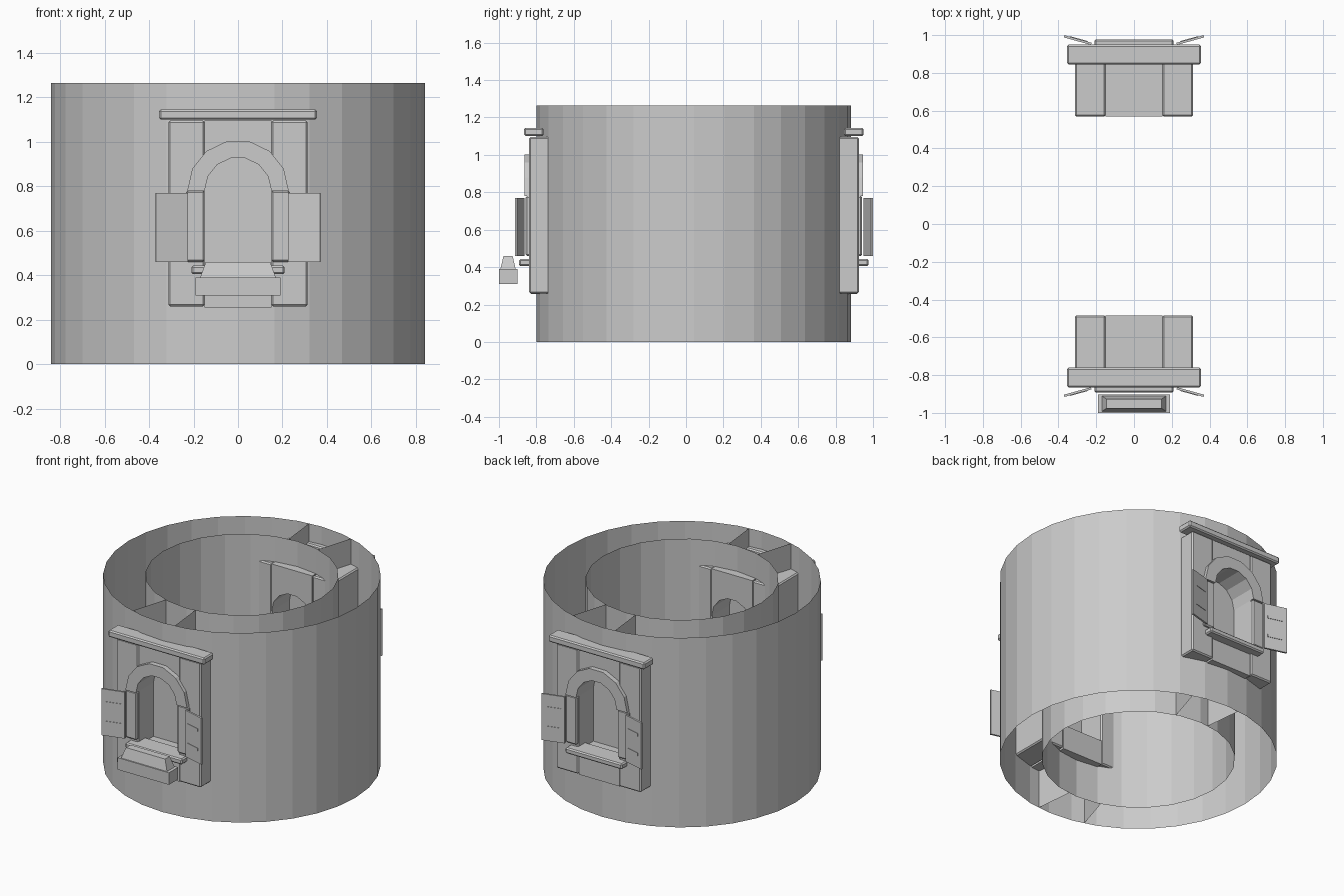
import bpy, bmesh, math
from mathutils import Vector

if "Cube" in bpy.data.objects:
    bpy.data.objects.remove(bpy.data.objects["Cube"])

YC, H = 0.042, 1.265          # tower axis and height
stone = bpy.data.materials.new("grey_stone")
stone.diffuse_color = (0.6, 0.6, 0.6, 1)
stone.use_nodes = True
stone.node_tree.nodes["Principled BSDF"].inputs["Base Color"].default_value = stone.diffuse_color


def finish(bm, name, bevel=0):
    bmesh.ops.recalc_face_normals(bm, faces=bm.faces)
    me = bpy.data.meshes.new(name)
    bm.to_mesh(me)
    bm.free()
    ob = bpy.data.objects.new(name, me)
    bpy.context.collection.objects.link(ob)
    me.materials.append(stone)
    if bevel:
        m = ob.modifiers.new("bevel", 'BEVEL')
        m.width, m.segments = bevel, 1
    return ob


def place(x, d, z, s):
    """x across the window, d outward from the axis; s=-1 front, s=1 back."""
    return (-s * x, YC + s * d, z)


def prism(name, outline, d0, d1, s, bevel=0):
    """Extrude an x/z outline from depth d0 to d1."""
    bm = bmesh.new()
    a = [bm.verts.new(place(x, d0, z, s)) for x, z in outline]
    b = [bm.verts.new(place(x, d1, z, s)) for x, z in outline]
    n = len(outline)
    bm.faces.new(a)
    bm.faces.new(b)
    for i in range(n):
        j = (i + 1) % n
        bm.faces.new((a[i], a[j], b[j], b[i]))
    return finish(bm, name, bevel)


def box(name, x0, x1, z0, z1, d0, d1, s, bevel=0):
    return prism(name, [(x0, z0), (x1, z0), (x1, z1), (x0, z1)], d0, d1, s, bevel)


def arc(r, z, n=7):
    return [(r * math.cos(math.pi * i / n), z + r * math.sin(math.pi * i / n))
            for i in range(n + 1)]


def shell(name, r, n):
    """Open cylinder wall with the two window openings cut out."""
    bm = bmesh.new()
    ring = [[bm.verts.new((r * math.cos(t), YC + r * math.sin(t), z)) for z in (0, H)]
            for t in (math.tau * i / n for i in range(n))]
    for i in range(n):
        p, q = ring[i], ring[(i + 1) % n]
        bm.faces.new((p[0], q[0], q[1], p[1]))
    for co, no in (((-.18, 0, 0), (1, 0, 0)), ((.18, 0, 0), (1, 0, 0)),
                   ((0, 0, .4), (0, 0, 1)), ((0, 0, 1), (0, 0, 1))):
        bmesh.ops.bisect_plane(bm, geom=bm.verts[:] + bm.edges[:] + bm.faces[:],
                               plane_co=co, plane_no=no)
    hole = []
    for f in bm.faces:
        c = f.calc_center_median()
        if abs(c.x) < .18 and .4 < c.z < 1:
            hole.append(f)
    bmesh.ops.delete(bm, geom=hole, context='FACES')
    finish(bm, name)


shell("outer_wall", 0.84, 32)
shell("inner_wall", 0.585, 24)

# Radial walls between the shells, above and below each window block
for deg in (73, 96, 253, 276):
    c, s = math.cos(math.radians(deg)), math.sin(math.radians(deg))
    bm = bmesh.new()
    for z0, z1 in ((0, .27), (1.09, H)):
        bm.faces.new([bm.verts.new((r * c, YC + r * s, z))
                      for r, z in ((.583, z0), (.836, z0), (.836, z1), (.583, z1))])
    finish(bm, "radial_wall")


def shutter(side, s):
    """Half-open leaf with two thin straps."""
    def leaf(name, t0, t1, z0, z1, off, thick):
        a, b = Vector((.228, .906)), Vector((.372, .946))
        u = b - a
        nrm = Vector((-u.y, u.x)).normalized()
        bm = bmesh.new()
        vs = [[bm.verts.new(place(side * p.x, p.y, z, s)) for z in (z0, z1)]
              for p in (a + u * t0 + nrm * off, a + u * t1 + nrm * off,
                        a + u * t1 + nrm * (off + thick), a + u * t0 + nrm * (off + thick))]
        for i in range(4):
            j = (i + 1) % 4
            bm.faces.new((vs[i][0], vs[j][0], vs[j][1], vs[i][1]))
        for k in (0, 1):
            bm.faces.new([v[k] for v in vs])
        finish(bm, name)
    leaf("shutter", 0, 1, .46, .77, 0, .012)
    for z in (.55, .68):
        leaf("shutter_strap", .15, .8, z - .009, z + .009, .012, .003)


def window(s):
    # Thick block with arched passage
    for side in (-1, 1):
        x0, x1 = sorted((side * .15, side * .313))
        box("frame_post", x0, x1, .26, 1.095, .527, .882, s, .008)
        x0, x1 = sorted((side * .15, side * .232))
        box("jamb", x0, x1, .46, .78, .87, .9, s, .008)
        shutter(side, s)
    prism("arch_panel", arc(.15, .78) + [(-.15, 1.095), (.15, 1.095)], .527, .872, s)
    box("lower_panel", -.15, .15, .255, .42, .527, .872, s)
    # Recessed pane closing the passage
    box("pane", -.15, .15, .42, .94, .715, .72, s)
    # Raised trim
    prism("arch_trim", arc(.228, .78) + arc(.15, .78)[::-1], .86, .905, s)
    box("lintel", -.355, .355, 1.1, 1.145, .803, .907, s, .008)
    box("sill", -.21, .21, .405, .443, .8, .935, s, .008)


window(-1)
window(1)

# Planter on the front window: trough with a tapered mound
box("planter_trough", -.19, .19, .31, .39, .944, 1.042, -1)
mound = box("planter_mound", -.17, .17, .39, .46, .953, 1.034, -1)
for v in mound.data.vertices:
    if v.co.z > .45:
        v.co.x *= .85
        v.co.y = -.951 + (v.co.y + .951) * .6
